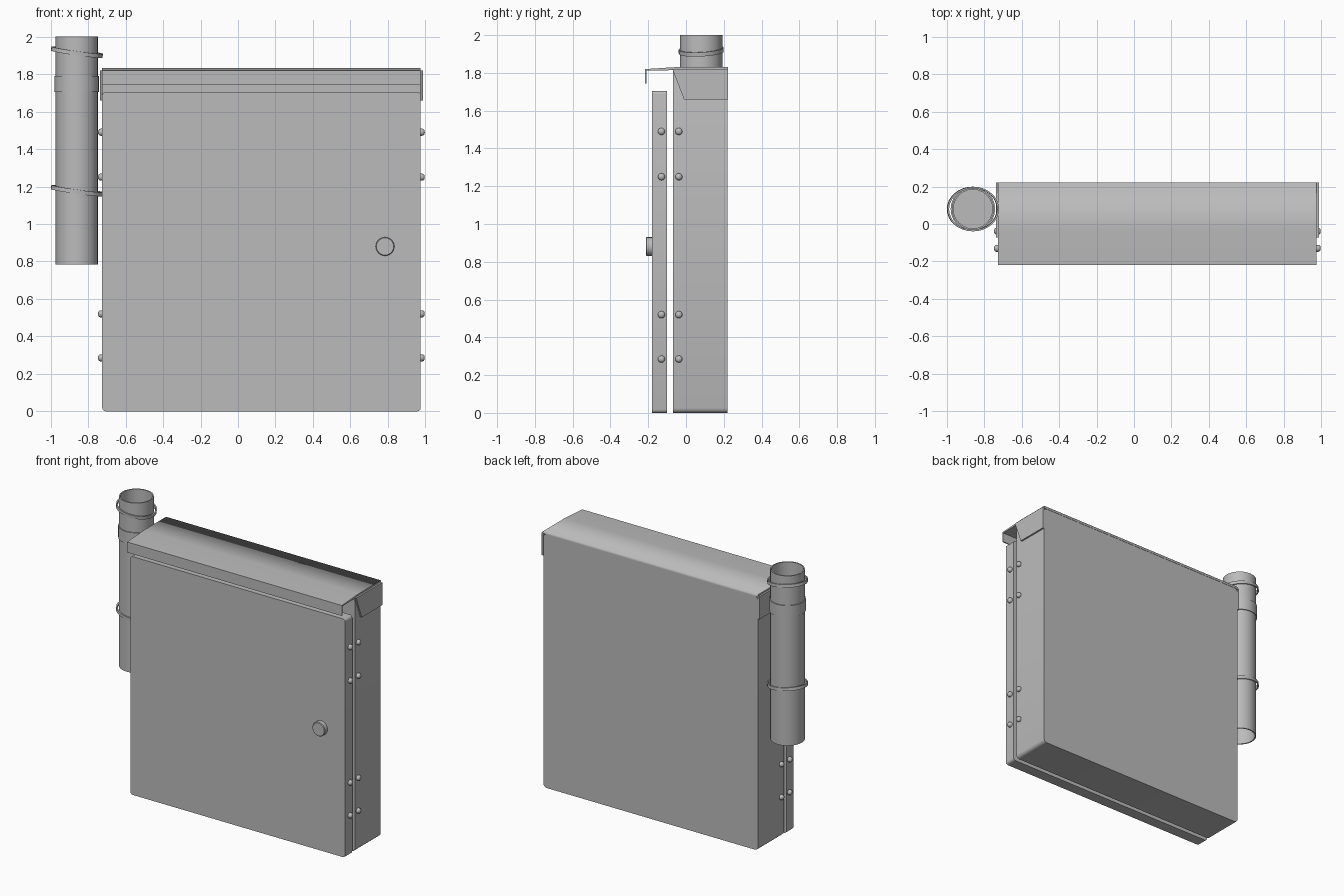
import bpy, bmesh, math
from mathutils import Vector, Matrix

cube = bpy.data.objects.get("Cube")
if cube:
    bpy.data.objects.remove(cube, do_unlink=True)

grey = bpy.data.materials.new("painted_steel_grey")
grey.use_nodes = True
COLOUR = (0.5, 0.5, 0.5, 1)
grey.diffuse_color = COLOUR
grey.node_tree.nodes["Principled BSDF"].inputs["Base Color"].default_value = COLOUR

LEFT, RIGHT = -0.725, 0.975


def finish(name, bm, smooth=None):
    bmesh.ops.recalc_face_normals(bm, faces=bm.faces)
    mesh = bpy.data.meshes.new(name)
    bm.to_mesh(mesh)
    bm.free()
    mesh.materials.append(grey)
    ob = bpy.data.objects.new(name, mesh)
    bpy.context.collection.objects.link(ob)
    if smooth:
        bpy.ops.object.select_all(action='DESELECT')
        ob.select_set(True)
        bpy.context.view_layer.objects.active = ob
        bpy.ops.object.shade_smooth_by_angle(angle=math.radians(smooth))
    return ob


def panel_box(name, y0, y1, top, corner):
    """Box whose vertical outline has rounded corners."""
    bm = bmesh.new()
    bmesh.ops.create_cube(bm, size=1)
    size = Vector((RIGHT - LEFT, y1 - y0, top))
    bmesh.ops.scale(bm, vec=size, verts=bm.verts)
    bmesh.ops.translate(bm, vec=((LEFT + RIGHT) / 2, (y0 + y1) / 2, top / 2), verts=bm.verts)
    depth = [e for e in bm.edges if abs((e.verts[0].co - e.verts[1].co).y) > 0.01]
    bmesh.ops.bevel(bm, geom=depth, offset=corner, segments=3, profile=0.5, affect='EDGES')
    return finish(name, bm, 35)


def prism(name, outline, x0, x1):
    """Extrude a y-z outline along x."""
    bm = bmesh.new()
    face = bm.faces.new([bm.verts.new((x0, y, z)) for y, z in outline])
    new = bmesh.ops.extrude_face_region(bm, geom=[face])["geom"]
    bmesh.ops.translate(bm, vec=(x1 - x0, 0, 0),
                        verts=[v for v in new if isinstance(v, bmesh.types.BMVert)])
    return finish(name, bm)


def lathe(name, profile, place, sides=24, closed=False):
    """Spin a radius-height profile about z, then place it."""
    bm = bmesh.new()
    verts = [bm.verts.new((r, 0, z)) for r, z in profile]
    pairs = list(zip(verts, verts[1:]))
    if closed:
        pairs.append((verts[-1], verts[0]))
    edges = [bm.edges.new(p) for p in pairs]
    bmesh.ops.spin(bm, geom=verts + edges, axis=(0, 0, 1), cent=(0, 0, 0),
                   angle=math.tau, steps=sides, use_duplicate=False)
    bmesh.ops.remove_doubles(bm, verts=bm.verts, dist=0.0002)
    bmesh.ops.transform(bm, matrix=place, verts=bm.verts)
    return finish(name, bm, 40)


# Cabinet body and the door standing just in front of it
panel_box("cabinet_body", -0.07, 0.22, 1.815, 0.025)
panel_box("door", -0.18, -0.10, 1.705, 0.018)

# Rain hood: bent sheet with a front lip, softly shaded over the back edge
hood = prism("rain_hood", [(-0.218, 1.745), (-0.218, 1.82), (-0.03, 1.832), (0.222, 1.832),
                           (0.222, 1.815), (-0.03, 1.815), (-0.21, 1.812), (-0.21, 1.745)],
             LEFT, RIGHT)
for poly in hood.data.polygons:
    poly.use_smooth = abs(poly.normal.x) < 0.5 and poly.center.z > 1.82
for edge in hood.data.edges:
    a, b = (hood.data.vertices[i].co for i in edge.vertices)
    edge.use_edge_sharp = abs(a.x - b.x) < 0.01 or a.y < -0.1 or a.z < 1.82

# Hood cheeks on both sides
cheek = [(-0.072, 1.82), (-0.01, 1.658), (0.222, 1.658), (0.222, 1.82)]
prism("left_hood_cheek", cheek, RIGHT, RIGHT + 0.012)
prism("right_hood_cheek", cheek, LEFT - 0.012, LEFT)

# Hinge bolts on both sides of the door gap
bolt = [(0, 0.022), (0.01, 0.021), (0.017, 0.015), (0.019, 0.008), (0.019, -0.005)]
for side, x, turn in (("left", RIGHT, 1), ("right", LEFT, -1)):
    for part, y in (("door", -0.13), ("body", -0.038)):
        for i, z in enumerate((0.285, 0.52, 1.25, 1.49)):
            lathe(f"{side}_{part}_bolt_{i + 1}", bolt,
                  Matrix.Translation((x, y, z)) @ Matrix.Rotation(turn * math.pi / 2, 4, 'Y'), 12)

# Round door knob
lathe("door_knob", [(0, 0.032), (0.046, 0.032), (0.05, 0.028), (0.05, -0.005)],
      Matrix.Translation((0.785, -0.18, 0.88)) @ Matrix.Rotation(math.pi / 2, 4, 'X'))

# Side pipe: open at both ends, with a partition inside and a collar
PIPE = Vector((-0.86, 0.08, 0))
at_pipe = Matrix.Translation(PIPE)
lathe("pipe", [(0.113, 0.785), (0.113, 2.0), (0.104, 2.0), (0.104, 0.785)], at_pipe, closed=True)
lathe("pipe_partition", [(0, 1.4), (0.108, 1.4), (0.108, 1.39), (0, 1.39)], at_pipe)
lathe("pipe_collar", [(0.119, 1.705), (0.119, 1.79), (0.108, 1.79), (0.108, 1.705)],
      at_pipe, closed=True)

# Tilted oval clamps holding the pipe
for name, z in (("upper_clamp", 1.917), ("lower_clamp", 1.178)):
    tilt = Matrix.Rotation(math.radians(8), 4, 'Y') @ Matrix.Rotation(math.radians(3), 4, 'X')
    oval = Matrix.Diagonal((1.17, 1, 1, 1))
    lathe(name, [(0.119, -0.011), (0.119, 0.011), (0.111, 0.011), (0.111, -0.011)],
          Matrix.Translation(PIPE + Vector((0, 0, z))) @ tilt @ oval, 32, True)
